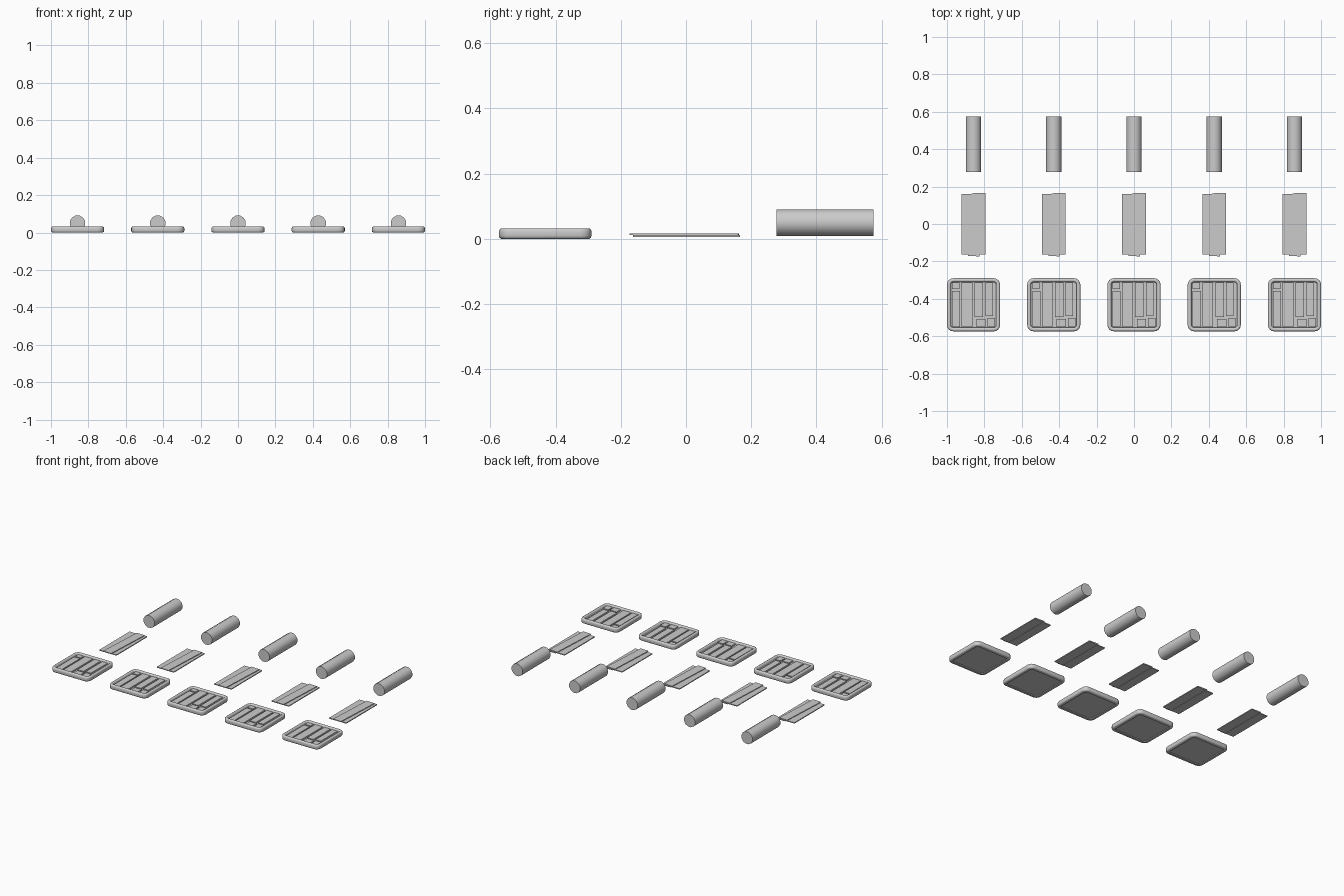
import bpy, bmesh, math
from mathutils import Matrix

cube = bpy.data.objects.get("Cube")
if cube:
    bpy.data.objects.remove(cube, do_unlink=True)

grey = bpy.data.materials.new("plain_grey")
grey.use_nodes = True
colour = (0.6, 0.6, 0.6, 1)
grey.diffuse_color = colour
grey.node_tree.nodes["Principled BSDF"].inputs["Base Color"].default_value = colour


def finish(bm, name, smooth=False):
    """Turn a bmesh into a named object."""
    bmesh.ops.recalc_face_normals(bm, faces=bm.faces)
    mesh = bpy.data.meshes.new(name)
    bm.to_mesh(mesh)
    bm.free()
    mesh.materials.append(grey)
    obj = bpy.data.objects.new(name, mesh)
    bpy.context.collection.objects.link(obj)
    if smooth:
        bpy.ops.object.select_all(action='DESELECT')
        obj.select_set(True)
        bpy.context.view_layer.objects.active = obj
        bpy.ops.object.shade_smooth_by_angle(angle=math.radians(50))
    return obj


def add_box(bm, x0, x1, y0, y1, z0, z1, turn=0):
    """Box between limits, turned about its own vertical axis."""
    matrix = (Matrix.Translation(((x0 + x1) / 2, (y0 + y1) / 2, (z0 + z1) / 2))
              @ Matrix.Rotation(math.radians(turn), 4, 'Z')
              @ Matrix.Diagonal((x1 - x0, y1 - y0, z1 - z0, 1)))
    bmesh.ops.create_cube(bm, size=1, matrix=matrix)


def rounded_square(half, radius, steps=5):
    """Points of a square with rounded corners."""
    points = []
    for corner in range(4):
        for i in range(steps):
            a = math.pi / 2 * (corner + i / (steps - 1))
            mid = math.pi / 2 * corner + math.pi / 4
            c = (half - radius) * math.sqrt(2)
            points.append((c * math.cos(mid) + radius * math.cos(a),
                           c * math.sin(mid) + radius * math.sin(a)))
    return points


def make_frame():
    """Rounded rim, lofted around a closed cross-section."""
    section = [(0.120, 0), (0.135, 0), (0.140, 0.003), (0.142, 0.009),
               (0.142, 0.023), (0.140, 0.029), (0.135, 0.032),
               (0.127, 0.032), (0.122, 0.027)]
    bm = bmesh.new()
    rings = [[bm.verts.new((x, y, z))
              for x, y in rounded_square(half, max(0.01, half - 0.108))]
             for half, z in section]
    for k, ring in enumerate(rings):
        nxt = rings[(k + 1) % len(rings)]
        for i in range(len(ring)):
            j = (i + 1) % len(ring)
            bm.faces.new((ring[i], ring[j], nxt[j], nxt[i]))
    return finish(bm, "tray_frame", True)


def make_slats():
    """Floor with raised slats of uneven length."""
    bm = bmesh.new()
    add_box(bm, -0.121, 0.121, -0.121, 0.121, 0.006, 0.014)
    for x0, x1, y0, y1 in [(-0.115, -0.072, -0.118, 0.075),
                           (-0.115, -0.075, 0.085, 0.118),
                           (-0.063, -0.006, -0.118, 0.118),
                           (0.006, 0.052, -0.065, 0.118),
                           (0.015, 0.065, -0.118, -0.075),
                           (0.064, 0.104, -0.06, 0.118),
                           (0.075, 0.115, -0.118, -0.07)]:
        add_box(bm, x0, x1, y0, y1, 0.012, 0.024)
    return finish(bm, "tray_slats")


def make_boards():
    """Two boards side by side with a slightly turned one on top."""
    bm = bmesh.new()
    add_box(bm, -0.064, -0.002, -0.162, 0.160, 0.005, 0.011)
    add_box(bm, 0.0, 0.064, -0.162, 0.166, 0.005, 0.011)
    add_box(bm, -0.02, 0.04, -0.172, 0.162, 0.011, 0.016, -3)
    return finish(bm, "flat_boards")


def make_log():
    """Lying cylinder."""
    bm = bmesh.new()
    bmesh.ops.create_cone(bm, cap_ends=True, segments=12, radius1=0.042,
                          radius2=0.042, depth=0.298,
                          matrix=Matrix.Rotation(math.pi / 2, 4, 'X')
                          @ Matrix.Rotation(math.pi / 12, 4, 'Z'))
    return finish(bm, "log", True)


# Five matching sets in a row
parts = [(make_frame(), -0.432, 0), (make_slats(), -0.432, 0),
         (make_boards(), 0, 0), (make_log(), 0.426, 0.05)]
for part, y, z in parts:
    for n in range(5):
        item = part if n == 0 else part.copy()
        if n:
            bpy.context.collection.objects.link(item)
        item.name = f"{part.name.split('.')[0].rstrip('_12345')}_{n + 1}"
        item.location = ((n - 2) * 0.429, y, z)
